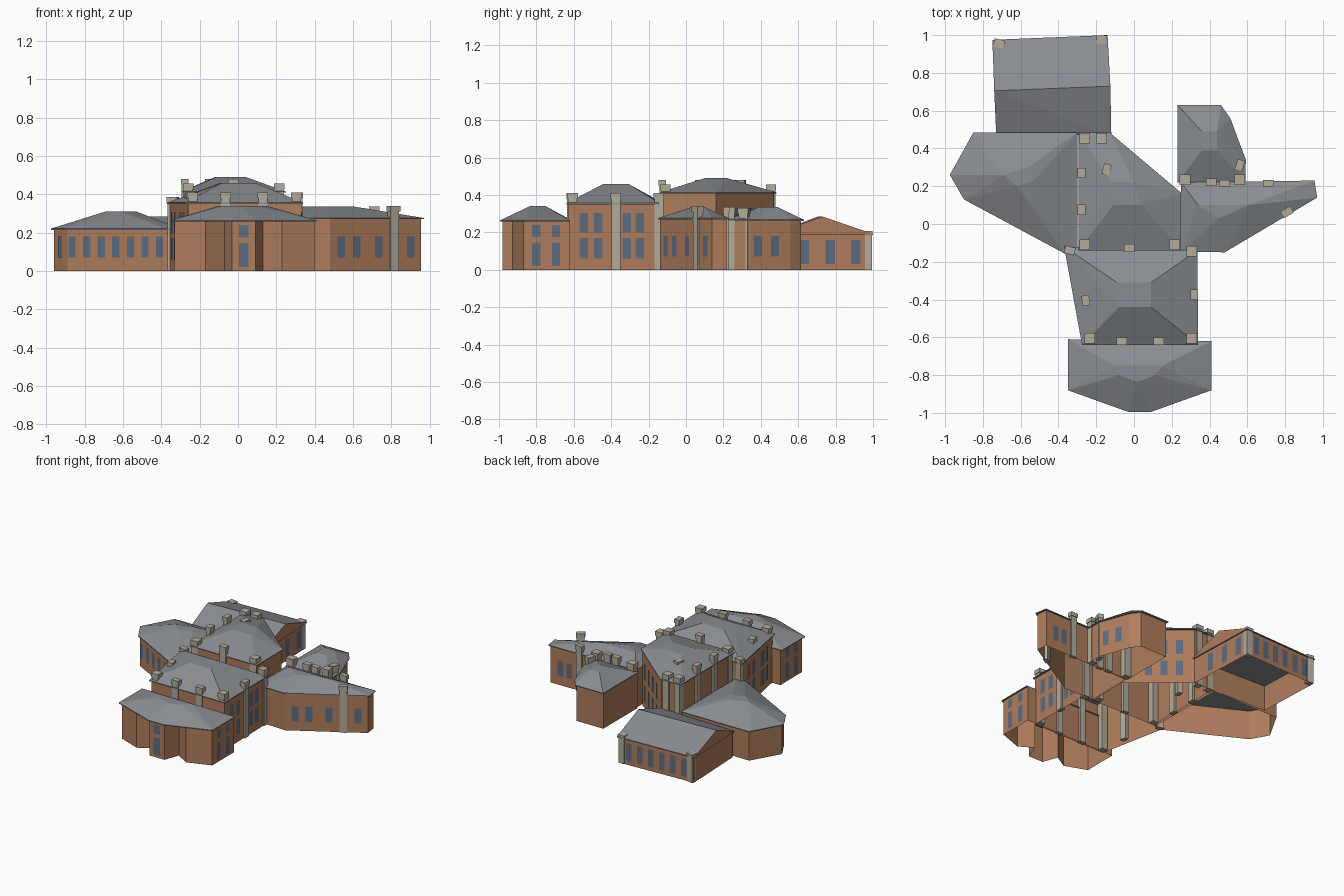
import bpy, bmesh, math
from mathutils import Vector


def material(name, rgb):
    m = bpy.data.materials.new(name)
    m.diffuse_color = (*rgb, 1)
    return m


BRICK = material("brick", (0.43, 0.205, 0.108))
SLATE = material("slate", (0.25, 0.265, 0.285))
STONE = material("stone", (0.45, 0.41, 0.33))
GLASS = material("window_glass", (0.11, 0.15, 0.215))


def finish(bm, name, *mats):
    mesh = bpy.data.meshes.new(name)
    bm.to_mesh(mesh)
    bm.free()
    for m in mats:
        mesh.materials.append(m)
    bpy.context.collection.objects.link(bpy.data.objects.new(name, mesh))


def walls(name, plan, height, windows=None):
    """Open wall ring on a counter-clockwise plan; windows = {edge: (positions 0..1, rows, width)}."""
    bm = bmesh.new()
    low = [bm.verts.new((x, y, 0)) for x, y in plan]
    high = [bm.verts.new((x, y, height)) for x, y in plan]
    n = len(plan)
    for i in range(n):
        j = (i + 1) % n
        bm.faces.new((low[i], low[j], high[j], high[i]))
    # window plates just proud of the wall
    for i, (spots, rows, width) in (windows or {}).items():
        a, b = Vector(plan[i]), Vector(plan[(i + 1) % n])
        d = (b - a).normalized()
        out = Vector((d.y, -d.x)) * 0.004
        for t in spots:
            p = a.lerp(b, t) + out
            l, r = p - d * width / 2, p + d * width / 2
            for z0, z1 in rows:
                f = bm.faces.new([bm.verts.new(c) for c in
                                  ((*l, z0), (*r, z0), (*r, z1), (*l, z1))])
                f.material_index = 1
    finish(bm, name, BRICK, GLASS)


def roof(name, eave, ez, top, tz, gable=False):
    """Faceted roof: hull of a thin eave slab and a raised ridge outline."""
    bm = bmesh.new()
    for x, y in eave:
        bm.verts.new((x, y, ez))
        bm.verts.new((x, y, ez + 0.006))
    for x, y in top:
        bm.verts.new((x, y, tz))
    bmesh.ops.convex_hull(bm, input=bm.verts[:])
    bmesh.ops.dissolve_limit(bm, angle_limit=0.01, verts=bm.verts[:], edges=bm.edges[:])
    bm.normal_update()
    if gable:
        for f in bm.faces:
            f.material_index = int(abs(f.normal.x) > 0.8)
    finish(bm, name, SLATE, BRICK)


def box(bm, x, y, z0, z1, w, d, turn):
    c, s = math.cos(turn), math.sin(turn)
    ring = [(x + c * u * w / 2 - s * v * d / 2, y + s * u * w / 2 + c * v * d / 2)
            for u, v in ((-1, -1), (1, -1), (1, 1), (-1, 1))]
    base = bm.faces.new([bm.verts.new((*p, z0)) for p in reversed(ring)])
    top = bmesh.ops.extrude_face_region(bm, geom=[base])["geom"]
    bmesh.ops.translate(bm, vec=(0, 0, z1 - z0),
                        verts=[v for v in top if isinstance(v, bmesh.types.BMVert)])
    bmesh.ops.recalc_face_normals(bm, faces=bm.faces[:])


def chimneys(name, spots, cap=0.03):
    """Stacks rising from the ground: (x, y, top, width, depth, turn in degrees)."""
    bm = bmesh.new()
    for x, y, top, w, d, turn in spots:
        a = math.radians(turn)
        box(bm, x, y, 0, top - cap, w - 0.008, d - 0.008, a)
        box(bm, x, y, top - cap, top, w, d, a)
    finish(bm, name, STONE)


def spread(n, a=0.0, b=1.0):
    return [a + (b - a) * (i + 0.5) / n for i in range(n)]


ONE = [(0.07, 0.18)]
TALL = [(0.02, 0.145), (0.175, 0.24)]
TWO = [(0.06, 0.17), (0.2, 0.305)]

# Front pavilion with a projecting centre bay
walls("pavilion_walls",
      [(-0.33, -0.62), (-0.33, -0.87), (-0.17, -0.93), (-0.07, -0.87), (-0.03, -0.98),
       (0.09, -0.98), (0.13, -0.87), (0.23, -0.93), (0.40, -0.87), (0.40, -0.62)], 0.262,
      {0: ([0.3, 0.7], TALL, 0.045), 4: ([0.5], TALL, 0.05), 8: ([0.28, 0.7], TALL, 0.045)})
roof("pavilion_roof",
     [(-0.35, -0.61), (0.41, -0.62), (0.41, -0.88), (0.09, -0.995), (-0.03, -0.995), (-0.35, -0.88)], 0.258,
     [(-0.1, -0.75), (0.15, -0.75), (0.11, -0.8), (0.02, -0.835), (-0.08, -0.8)], 0.34)

# Tall front block
walls("front_block_walls", [(-0.36, -0.13), (-0.26, -0.63), (0.33, -0.63), (0.32, -0.14)], 0.355,
      {0: ([0.2, 0.36, 0.64, 0.8], TWO, 0.045), 2: ([0.17, 0.33, 0.64, 0.78], TWO, 0.045)})
roof("front_block_roof", [(-0.37, -0.12), (0.335, -0.14), (0.34, -0.64), (-0.275, -0.64)], 0.35,
     [(-0.09, -0.31), (0.09, -0.31), (0.09, -0.44), (-0.08, -0.44)], 0.46)

# Central block, the highest
walls("central_block_walls", [(-0.28, -0.13), (0.24, -0.13), (0.24, 0.16), (-0.13, 0.47), (-0.28, 0.47)], 0.412,
      {2: (spread(4, 0.05, 0.9), [(0.06, 0.17), (0.22, 0.33)], 0.045)})
roof("central_block_roof", [(-0.295, -0.14), (0.25, -0.14), (0.25, 0.165), (-0.13, 0.485), (-0.295, 0.485)], 0.408,
     [(-0.11, 0.1), (0.04, 0.1), (0.0, 0.22), (-0.12, 0.22)], 0.49)

# Left wing
walls("left_wing_walls",
      [(-0.84, 0.47), (-0.96, 0.26), (-0.89, 0.135), (-0.37, -0.14), (-0.3, -0.14), (-0.3, 0.47)], 0.22,
      {2: (spread(7, -0.02, 1.0), ONE, 0.042), 1: ([0.5], ONE, 0.042)})
roof("left_wing_roof",
     [(-0.85, 0.485), (-0.975, 0.26), (-0.9, 0.13), (-0.37, -0.155), (-0.3, -0.155), (-0.3, 0.485)], 0.215,
     [(-0.69, 0.26), (-0.62, 0.2), (-0.53, 0.23), (-0.56, 0.3)], 0.31)

# Gabled rear wing
LOW = [(0.03, 0.16)]
walls("rear_wing_walls", [(-0.72, 0.49), (-0.13, 0.47), (-0.15, 0.99), (-0.74, 0.965)], 0.19,
      {1: ([0.31, 0.58, 0.84], LOW, 0.05), 2: (spread(6, 0.06, 0.94), LOW, 0.045)})
roof("rear_wing_roof", [(-0.73, 0.485), (-0.12, 0.465), (-0.14, 1.0), (-0.75, 0.975)], 0.186,
     [(-0.74, 0.705), (-0.125, 0.73)], 0.285, gable=True)

# Right wing
walls("right_wing_walls", [(0.25, -0.13), (0.48, -0.14), (0.955, 0.14), (0.945, 0.22), (0.25, 0.21)], 0.278,
      {1: ([0.12, 0.29, 0.53, 0.88], ONE, 0.045), 3: ([0.12, 0.22], ONE, 0.045)})
roof("right_wing_roof", [(0.25, -0.145), (0.48, -0.15), (0.97, 0.14), (0.955, 0.23), (0.25, 0.22)], 0.27,
     [(0.34, 0.1), (0.61, 0.1), (0.45, 0.03)], 0.335)

# Small rear-right block
walls("rear_right_block_walls",
      [(0.24, 0.22), (0.58, 0.22), (0.58, 0.34), (0.50, 0.555), (0.455, 0.615), (0.24, 0.615)], 0.27,
      {2: ([0.2, 0.63], ONE, 0.045)})
roof("rear_right_block_roof",
     [(0.23, 0.22), (0.59, 0.22), (0.592, 0.34), (0.51, 0.56), (0.46, 0.63), (0.23, 0.63)], 0.262,
     [(0.36, 0.39), (0.44, 0.39), (0.44, 0.49), (0.36, 0.49)], 0.335)

# Chimney stacks
chimneys("front_block_chimneys",
         [(-0.235, -0.605, 0.41, 0.055, 0.055, 0), (0.305, -0.605, 0.41, 0.055, 0.055, 0),
          (-0.065, -0.62, 0.41, 0.055, 0.04, 0), (0.13, -0.62, 0.41, 0.055, 0.04, 0),
          (-0.255, -0.405, 0.41, 0.04, 0.055, 10), (0.32, -0.375, 0.41, 0.04, 0.055, 0),
          (0.305, -0.145, 0.41, 0.055, 0.055, 0), (-0.34, -0.14, 0.385, 0.055, 0.04, -15)])
chimneys("central_block_chimneys",
         [(-0.26, 0.455, 0.455, 0.055, 0.055, 0), (-0.17, 0.455, 0.455, 0.055, 0.055, 0),
          (-0.145, 0.29, 0.48, 0.04, 0.055, -15), (-0.278, 0.27, 0.48, 0.04, 0.055, 0),
          (-0.278, 0.075, 0.48, 0.04, 0.055, 0), (-0.26, -0.11, 0.455, 0.055, 0.055, 0),
          (-0.025, -0.127, 0.48, 0.055, 0.04, 0), (0.215, -0.11, 0.455, 0.055, 0.055, 0)])
chimneys("right_side_chimneys",
         [(0.27, 0.235, 0.335, 0.06, 0.055, 0), (0.41, 0.22, 0.335, 0.055, 0.04, 0),
          (0.48, 0.215, 0.335, 0.055, 0.035, 0), (0.56, 0.235, 0.335, 0.055, 0.055, 0),
          (0.56, 0.31, 0.33, 0.04, 0.06, -20), (0.71, 0.215, 0.335, 0.055, 0.035, 0),
          (0.81, 0.063, 0.34, 0.06, 0.04, 30)])
chimneys("rear_wing_corner_piers",
         [(-0.715, 0.955, 0.208, 0.055, 0.045, -10), (-0.17, 0.975, 0.208, 0.055, 0.045, 0)], 0.02)
